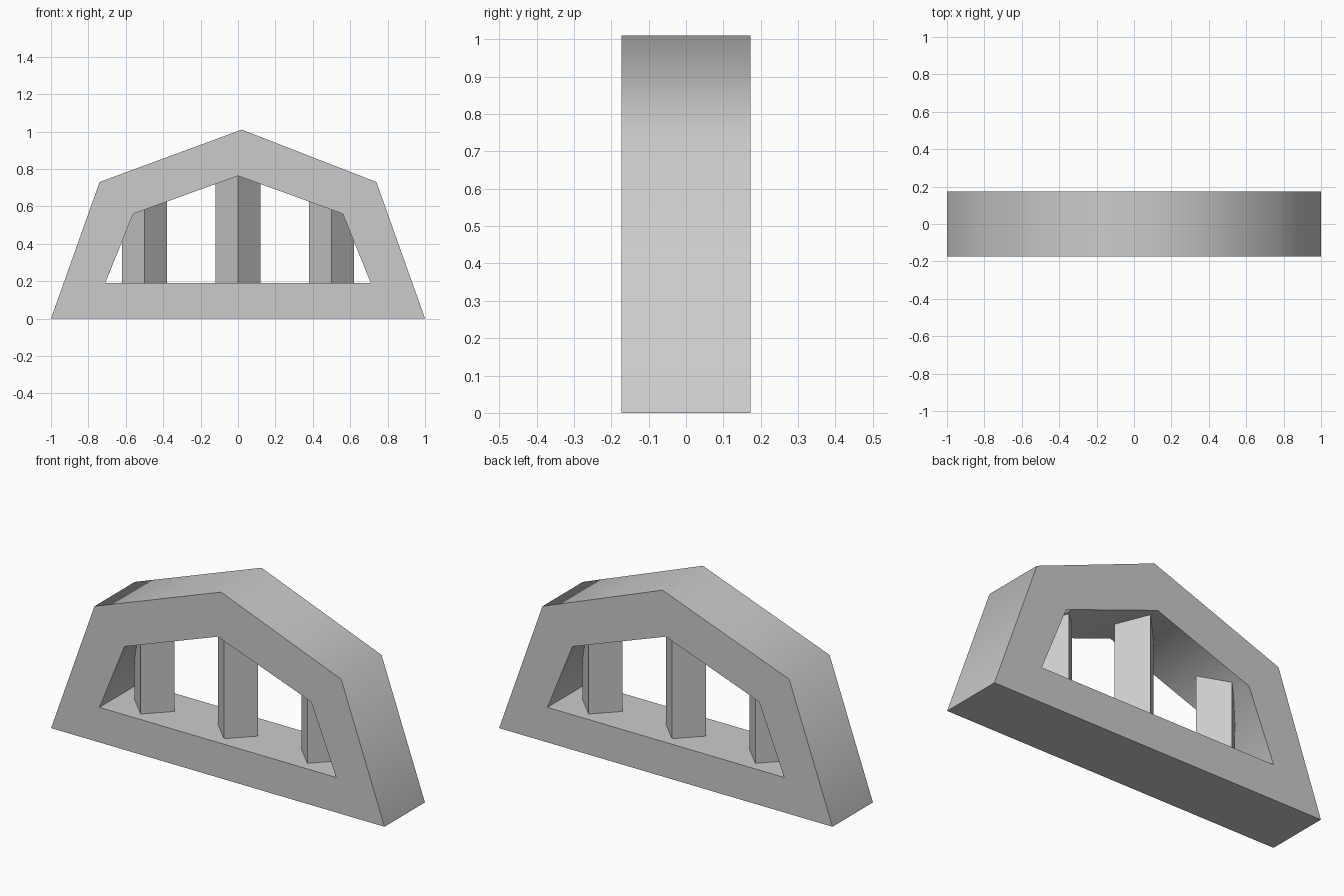
import bpy, bmesh, math

cube = bpy.data.objects.get("Cube")
if cube:
    bpy.data.objects.remove(cube, do_unlink=True)

grey = bpy.data.materials.new("plain grey")
grey.use_nodes = True
colour = (0.6, 0.6, 0.6, 1)
grey.diffuse_color = colour
grey.node_tree.nodes["Principled BSDF"].inputs["Base Color"].default_value = colour

HALF_DEPTH = 0.173
OUTER = [(-1, 0), (1, 0), (0.74, 0.73), (0.02, 1.01), (-0.74, 0.73)]
INNER = [(-0.71, 0.19), (0.71, 0.19), (0.56, 0.56), (0, 0.763), (-0.56, 0.56)]


def finish(name, bm):
    bmesh.ops.recalc_face_normals(bm, faces=bm.faces)
    mesh = bpy.data.meshes.new(name)
    bm.to_mesh(mesh)
    bm.free()
    mesh.materials.append(grey)
    obj = bpy.data.objects.new(name, mesh)
    bpy.context.collection.objects.link(obj)
    return obj


# Arched frame: front and back rings joined by outer and inner walls
bm = bmesh.new()
loops = [[bm.verts.new((x, y, z)) for x, z in outline]
         for y in (-HALF_DEPTH, HALF_DEPTH) for outline in (OUTER, INNER)]
front_out, front_in, back_out, back_in = loops
for a, b in ((front_out, front_in), (back_out, back_in),
             (front_out, back_out), (front_in, back_in)):
    for i in range(len(a)):
        j = (i + 1) % len(a)
        bm.faces.new((a[i], a[j], b[j], b[i]))
frame = finish("arched_frame", bm)
bpy.ops.object.select_all(action="DESELECT")
frame.select_set(True)
bpy.context.view_layer.objects.active = frame
bpy.ops.object.shade_smooth_by_angle(angle=math.radians(60))


# Square bars set corner-forward, with their ends buried in the frame
def bar(name, x, top):
    bm = bmesh.new()
    bmesh.ops.create_cone(bm, cap_ends=True, segments=4, radius1=0.12,
                          radius2=0.12, depth=top - 0.15)
    for v in bm.verts:
        v.co.x += x
        v.co.z += (top + 0.15) / 2
    finish(name, bm)


bar("right_bar", -0.5, 0.68)
bar("centre_bar", 0, 0.82)
bar("left_bar", 0.5, 0.68)
